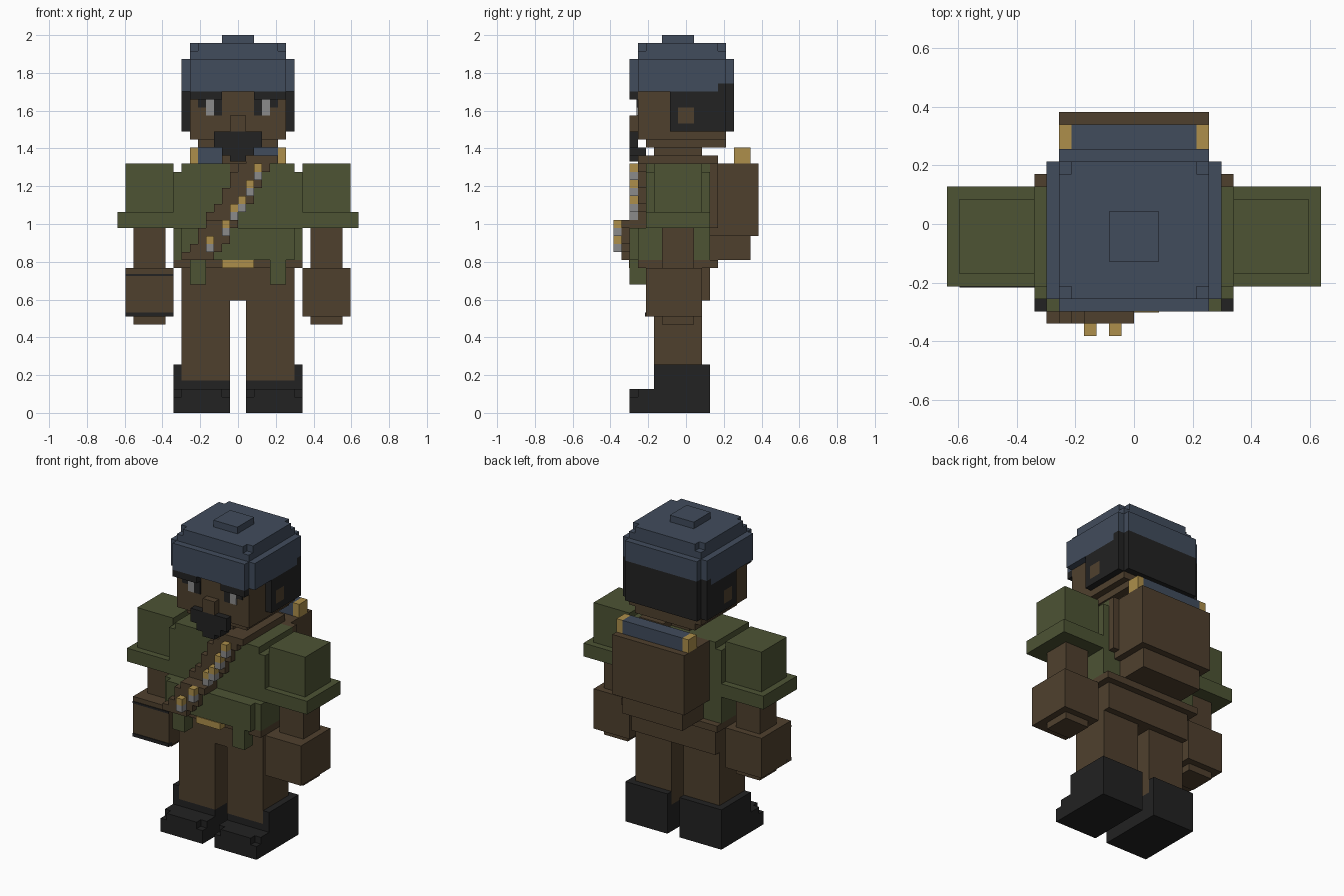
import bpy, bmesh

if "Cube" in bpy.data.objects:
    bpy.data.objects.remove(bpy.data.objects["Cube"])

U = 2 / 47  # one block


def material(name, r, g, b):
    m = bpy.data.materials.new(name)
    m.diffuse_color = (r, g, b, 1)
    m.use_nodes = True
    m.node_tree.nodes["Principled BSDF"].inputs["Base Color"].default_value = m.diffuse_color
    return m


BLUE = material("slate_blue", .053, .072, .107)
BROWN = material("brown", .078, .051, .027)
OLIVE = material("olive", .074, .087, .034)
BLACK = material("black", .016, .016, .016)
GOLD = material("gold", .418, .275, .07)
SILVER = material("silver", .26, .26, .26)


def part(name, mat, *boxes, mirror=False):
    """Boxes are (x0, x1, y0, y1, z0, z1) in blocks; mirror repeats them at -x."""
    bm = bmesh.new()
    boxes = list(boxes)
    if mirror:
        boxes += [(-b[1], -b[0]) + tuple(b[2:]) for b in boxes]
    for x0, x1, y0, y1, z0, z1 in boxes:
        for v in bmesh.ops.create_cube(bm, size=1)["verts"]:
            v.co.x = (x0 if v.co.x < 0 else x1) * U
            v.co.y = (y0 if v.co.y < 0 else y1) * U
            v.co.z = (z0 if v.co.z < 0 else z1) * U
    mesh = bpy.data.meshes.new(name)
    bm.to_mesh(mesh)
    bm.free()
    mesh.materials.append(mat)
    bpy.context.collection.objects.link(bpy.data.objects.new(name, mesh))


# Boots with notched toes, taller at the outside and heel
part("boots", BLACK,
     (1, 8, -7, 3, 0, 2), (2, 7, -7, -6, 2, 3), (1, 8, -6, 3, 2, 3),
     (1, 8, -4, 3, 3, 4), (7, 8, -4, 3, 4, 6), (1, 7, 2, 3, 4, 6), mirror=True)

# Trousers
part("legs", BROWN, (1, 7, -4, 2, 4, 14), mirror=True)
part("pelvis", BROWN, (-7, 7, -4, 3, 14, 18))

# Jacket
part("torso", OLIVE, (-8, 8, -5, 3, 19, 30), (-7, 7, -5, 3, 30, 31))
part("jacket_front", OLIVE, (-8, 8, -6, -5, 19, 23), (-7, 7, -7, -6, 19, 23))
part("jacket_tails", OLIVE, (4, 6, -7, -5, 16, 19), mirror=True)
part("collar_opening", BROWN, (-1, 1, -5.15, -5, 27, 31))

# Belt and buckle
part("belt", BROWN, (-8, 8, -6, 4, 18, 19))
part("buckle", GOLD, (-2, 2, -7.1, -6, 18, 19))

# Arms
part("sleeves", OLIVE, (8, 14, -4, 2, 25, 31), (8, 15, -5, 3, 23, 25), mirror=True)
part("forearms", BROWN, (9, 13, -3, 1, 18, 23), mirror=True)
part("hands", BROWN, (8, 14, -5, 2, 12, 18), (9, 13, -3, 1, 11, 12), mirror=True)
part("glove_bands", BLACK, (-14, -8, -5.1, -4, 12, 12.5), (-14, -8, -5.1, -5, 17, 17.3))

# Ammunition strap, stepping diagonally over the chest and across the shoulder
rows = []
for k in range(19, 31):
    left = round(-6 + (k - 20) * .6)
    y0 = -8 if k < 24 else -6
    y1 = -7 if k < 23 else -5
    rows.append((left, left + 4, y0, y1, k, k + 1))
rows.append((1, 5, -6, 4, 31, 32))
rows.append((3, 7, 3, 4, 23, 31))
part("strap", BROWN, *rows)

# Bullets with a light case and a gold tip
bullets = [(2, 29), (1, 27), (0, 25), (-1, 24), (-2, 22), (-4, 20)]
tips, cases = [], []
for x, z in bullets:
    y = -9 if z < 24 else -7
    cases.append((x, x + 1, y, y + 1, z, z + 1))
    tips.append((x, x + 1, y, y + 1, z + 1, z + 2))
part("bullet_cases", SILVER, *cases)
part("bullet_tips", GOLD, *tips)

# Backpack with a rolled blanket on top
part("backpack", BROWN, (-6, 6, 3, 9, 22, 31), (-5, 5, 3, 8, 19, 22))
part("blanket_roll", BLUE, (-5, 5, 6, 8, 31, 33))
part("blanket_ends", GOLD, (5, 6, 6, 8, 31, 33), mirror=True)

# Head
part("neck", BROWN, (-2, 2, -4, 2, 31, 33))
part("head", BROWN, (-5, 5, -5, 5, 33, 34), (-6, 6, -6, 5, 34, 40))
part("nose", BROWN, (-1, 1, -7, -6, 35, 37))
part("beard", BLACK, (-3, 3, -7, -6, 33, 35), (-2, 2, -7, -5, 32, 33),
     (-1, 1, -7, -5, 31.3, 32))

# Eyes and brows
part("eyes", SILVER, (3, 4, -6.15, -6, 37, 39), mirror=True)
part("pupils", BLACK, (2, 3, -6.15, -6, 37, 39), (4, 5, -6.15, -6, 38, 39), mirror=True)
part("brows", BLACK, (2, 6, -7, -6, 39, 40), mirror=True)

# Hair, left open around the ears
part("hair_sides", BLACK, (6, 7, -2, -1, 35, 40), (6, 7, 1, 5, 35, 40),
     (6, 7, -1, 1, 35, 36), (6, 7, -1, 1, 38, 40), (6, 7, 4, 5, 40, 41), mirror=True)
part("hair_back", BLACK, (-6, 6, 5, 6, 35, 41))
part("ears", BROWN, (6, 7, -1, 1, 36, 38), mirror=True)

# Cap
part("cap", BLUE, (-7, 7, -6, 4, 40, 44), (-7, 7, 4, 5, 41, 44),
     (-6, 6, -7, -6, 40, 44), (-6, 6, 5, 6, 41, 44),
     (-6, 6, -5, 4, 44, 46), (-5, 5, -6, -5, 44, 46), (-5, 5, 4, 5, 44, 46),
     (-6, 6, -6, 5, 44, 45))
part("cap_button", BLUE, (-2, 2, -3, 1, 46, 47))
